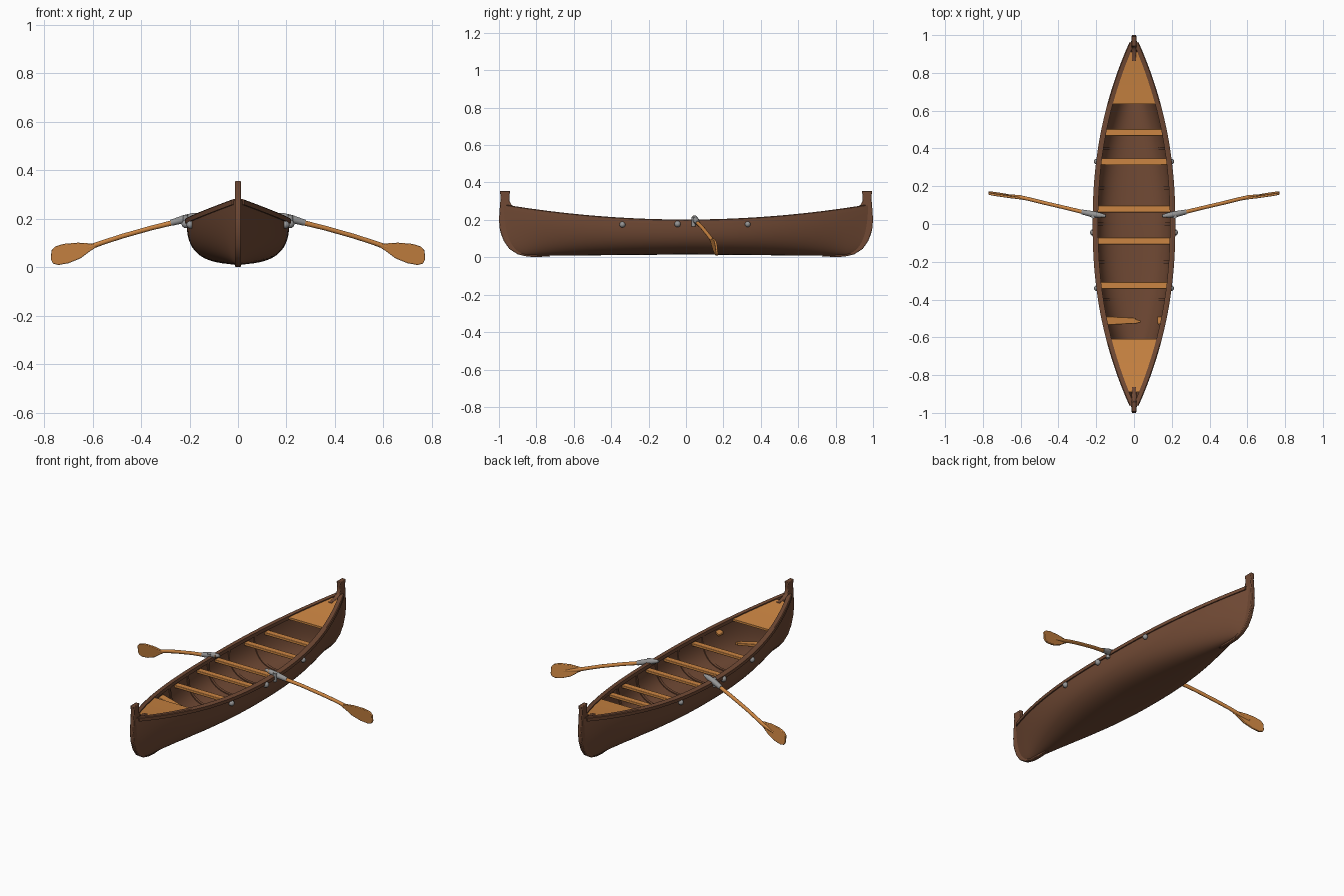
import bpy, bmesh, math
from mathutils import Vector

if "Cube" in bpy.data.objects:
    bpy.data.objects.remove(bpy.data.objects["Cube"])


def material(name, rgb):
    m = bpy.data.materials.new(name)
    m.diffuse_color = (*rgb, 1)
    m.use_nodes = True
    m.node_tree.nodes["Principled BSDF"].inputs["Base Color"].default_value = m.diffuse_color
    return m


BROWN = material("dark brown wood", (0.165, 0.068, 0.035))
ORANGE = material("orange wood", (0.60, 0.235, 0.055))
GREY = material("grey metal", (0.30, 0.30, 0.30))


def finish(name, bm, mat, bevel=0, angle=40):
    bmesh.ops.recalc_face_normals(bm, faces=bm.faces)
    me = bpy.data.meshes.new(name)
    bm.to_mesh(me)
    bm.free()
    me.materials.append(mat)
    ob = bpy.data.objects.new(name, me)
    bpy.context.collection.objects.link(ob)
    if bevel:
        b = ob.modifiers.new("bevel", 'BEVEL')
        b.width, b.segments = bevel, 2
    bpy.ops.object.select_all(action='DESELECT')
    bpy.context.view_layer.objects.active = ob
    ob.select_set(True)
    bpy.ops.object.shade_smooth_by_angle(angle=math.radians(angle))
    return ob


def loft(name, rings, mat, bevel=0):
    """Skin a row of closed rings and cap both ends."""
    bm = bmesh.new()
    vs = [[bm.verts.new(p) for p in r] for r in rings]
    n = len(vs[0])
    for a, b in zip(vs, vs[1:]):
        for i in range(n):
            j = (i + 1) % n
            bm.faces.new((a[i], a[j], b[j], b[i]))
    bm.faces.new(vs[0])
    bm.faces.new(vs[-1])
    return finish(name, bm, mat, bevel)


def tube(name, path, radii, mat, n=12):
    pts = [Vector(p) for p in path]
    rings = []
    for i, p in enumerate(pts):
        d = (pts[min(i + 1, len(pts) - 1)] - pts[max(i - 1, 0)]).normalized()
        u = d.orthogonal().normalized()
        v = d.cross(u)
        rings.append([p + radii[i] * (u * math.cos(k * math.tau / n) + v * math.sin(k * math.tau / n))
                      for k in range(n)])
    return loft(name, rings, mat)


# Hull shape rules along the length
def half_width(y):
    return max(0.212 * (1 - abs(y) ** 2.2), 0.007)


def rim(y):
    return 0.197 + 0.085 * y * y


def keel(y):
    t = abs(y)
    if t < 0.85:
        return 0.015 - 0.009 * t
    u = min((t - 0.85) / 0.15, 1)
    return 0.007 + 0.19 * (1 - math.sqrt(1 - u * u))


def section(y, inset=0.0, lift=0.0, n=28):
    """Right rim, under the keel, to left rim."""
    w = max(half_width(y) - inset, 0.002)
    top = rim(y)
    low = min(keel(y) + lift, top - 0.004)
    if lift and abs(y) > 0.92:
        low = top - 0.004
    e = 2 / (2.8 - 1.3 * y * y)
    out = []
    for k in range(n + 1):
        a = math.pi * k / n
        c, s = math.cos(a), max(math.sin(a), 0)
        out.append((math.copysign(abs(c) ** e, c) * w, y, top - (top - low) * s ** e))
    return out


# Hull shell
stations = [0.992 * math.sin(math.pi / 2 * k / 32) for k in range(-32, 33)]
loft("hull", [section(y) + section(y, 0.014, 0.014)[::-1] for y in stations], BROWN)

# Inner ribs
for y in (-0.4, -0.2, 0.0, 0.19, 0.4):
    loft("rib", [section(v, 0.012, 0.012) + section(v, 0.019, 0.019)[::-1]
                 for v in (y - 0.008, y + 0.008)], BROWN)

# Gunwales
for s in (-1, 1):
    rings = []
    for k in range(-24, 25):
        y = 0.96 * k / 24
        a, b = max(half_width(y) - 0.022, 0), half_width(y) + 0.007
        z = rim(y)
        rings.append([(s * a, y, z - 0.016), (s * b, y, z - 0.018), (s * b, y, z + 0.001),
                      (s * (b - 0.005), y, z + 0.005), (s * a, y, z + 0.005)])
    loft("gunwale", rings, BROWN)

# Upright stems at both ends
STEM = [(0.86, 0.262), (0.91, 0.268), (0.932, 0.279), (0.943, 0.30), (0.945, 0.325), (0.94, 0.355),
        (0.995, 0.355), (0.991, 0.32), (0.996, 0.26), (1.0, 0.20), (0.995, 0.145), (0.975, 0.088),
        (0.945, 0.045), (0.90, 0.016), (0.85, 0.004), (0.80, 0.001), (0.72, 0.006), (0.80, 0.025),
        (0.90, 0.06), (0.94, 0.14)]
for s in (-1, 1):
    loft("stem", [[(x, s * y, z) for y, z in STEM] for x in (-0.012, 0.012)], BROWN, 0.004)

# End decks
for s, y0, y1 in ((1, 0.635, 0.91), (-1, 0.61, 0.89)):
    rings = []
    for k in range(9):
        y = y0 + (y1 - y0) * k / 8
        w, z = max((half_width(y) - 0.018), 0.003), rim(y) - 0.001
        rings.append([(-w, s * y, z - 0.012), (w, s * y, z - 0.012), (w, s * y, z), (-w, s * y, z)])
    loft("deck", rings, ORANGE)


# Cross seats
def plank(name, y, x0, x1, z0, z1, w0=0.018, w1=0.018):
    loft(name, [[(x, y - w, z - 0.008), (x, y + w, z - 0.008), (x, y + w, z + 0.008), (x, y - w, z + 0.008)]
                for x, z, w in ((x0, z0, w0), (x1, z1, w1))], ORANGE, 0.003)


for y in (0.485, 0.33, 0.08, -0.09, -0.325):
    w = half_width(y) - 0.015
    plank("seat", y, -w, w, rim(y) - 0.03, rim(y) - 0.03)

# Broken seat: long drooping piece and a stub
plank("broken_seat", -0.512, -0.15, 0.01, 0.185, 0.15, 0.023, 0.015)
plank("broken_seat_splinter", -0.516, 0.0, 0.035, 0.152, 0.142, 0.014, 0.005)
plank("broken_seat_stub", -0.51, 0.125, 0.15, 0.175, 0.185, 0.022, 0.018)

# Oars, sleeves and hull fittings, mirrored left and right
BLADE = [(0.585, 0.092), (0.61, 0.098), (0.66, 0.101), (0.72, 0.096), (0.755, 0.085), (0.77, 0.068),
         (0.771, 0.03), (0.763, 0.014), (0.74, 0.009), (0.70, 0.016), (0.65, 0.036), (0.61, 0.066),
         (0.585, 0.082)]
for s in (-1, 1):
    path = [(0.17, 0.042, 0.213), (0.25, 0.058, 0.188), (0.36, 0.085, 0.161), (0.48, 0.113, 0.127),
            (0.56, 0.133, 0.101), (0.61, 0.143, 0.083), (0.70, 0.155, 0.056)]
    tube("oar_shaft", [(s * x, y, z) for x, y, z in path],
         [0.011, 0.011, 0.010, 0.010, 0.010, 0.011, 0.004], ORANGE)
    rings = [[(s * x, 0.140 + 0.13 * (x - 0.6) - 0.12 * (z - 0.06) + t, z) for x, z in BLADE]
             for t in (-0.006, 0.006)]
    loft("oar_blade", rings, ORANGE, 0.003)
    tube("oar_sleeve", [(s * x, y, z) for x, y, z in
                        ((0.15, 0.042, 0.217), (0.18, 0.046, 0.211), (0.22, 0.052, 0.199), (0.275, 0.064, 0.183))],
         [0.007, 0.014, 0.017, 0.013], GREY)
    tube("oarlock_pin", [(s * 0.216, 0.04, 0.165), (s * 0.216, 0.04, 0.215)], [0.011, 0.011], GREY)
    for y, z, r in ((-0.34, 0.175, 0.016), (-0.045, 0.178, 0.017), (0.33, 0.177, 0.015)):
        bm = bmesh.new()
        bmesh.ops.create_uvsphere(bm, u_segments=12, v_segments=8, radius=r)
        bmesh.ops.translate(bm, verts=bm.verts, vec=(s * (half_width(y) + 0.004), y, z))
        finish("hull_fitting", bm, GREY)
